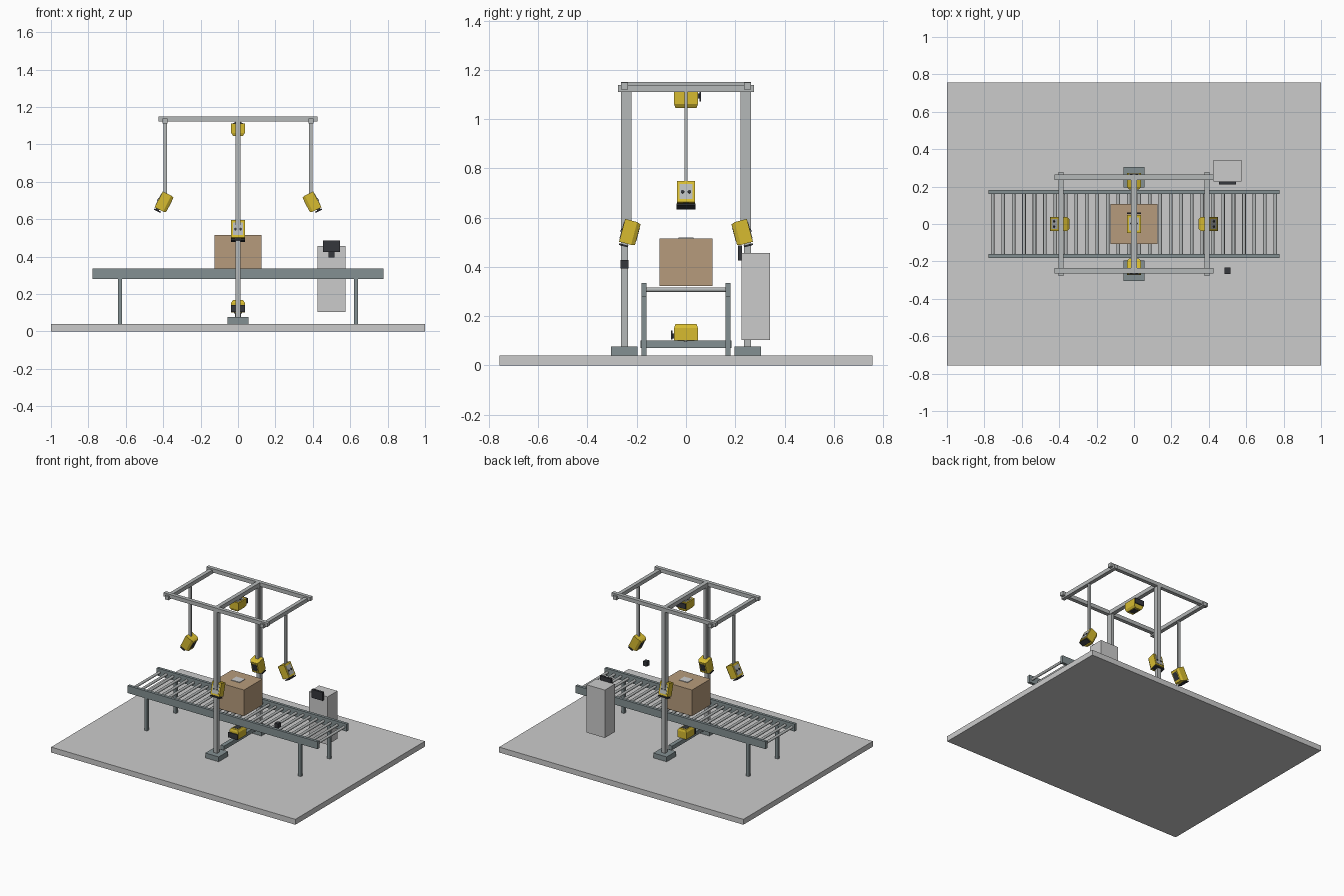
import bpy, bmesh
from math import radians, sin, cos, pi
from mathutils import Matrix, Vector

if "Cube" in bpy.data.objects:
    bpy.data.objects.remove(bpy.data.objects["Cube"])


def material(name, rgb):
    m = bpy.data.materials.new(name)
    m.diffuse_color = (*rgb, 1)
    m.use_nodes = True
    m.node_tree.nodes["Principled BSDF"].inputs["Base Color"].default_value = m.diffuse_color
    return m


YELLOW = material("yellow_paint", (0.68, 0.50, 0.03))
DARK = material("dark_plastic", (0.035, 0.038, 0.045))
STEEL = material("conveyor_steel", (0.23, 0.28, 0.29))
ALU = material("aluminium", (0.46, 0.48, 0.48))
CARD = material("cardboard", (0.47, 0.33, 0.20))
PALE = material("label_paper", (0.75, 0.78, 0.76))


def finish(name, bm, mat, matrix=None):
    bmesh.ops.recalc_face_normals(bm, faces=bm.faces)
    me = bpy.data.meshes.new(name)
    bm.to_mesh(me)
    bm.free()
    ob = bpy.data.objects.new(name, me)
    bpy.context.collection.objects.link(ob)
    if mat:
        me.materials.append(mat)
    if matrix:
        ob.matrix_world = matrix
    return ob


def box(name, x, y, z, mat=None, matrix=None):
    """Box from (min, max) ranges on each axis."""
    bm = bmesh.new()
    bmesh.ops.create_cube(bm, size=1)
    for v in bm.verts:
        v.co = [r[0] + (c + 0.5) * (r[1] - r[0]) for r, c in zip((x, y, z), v.co)]
    return finish(name, bm, mat, matrix)


def mid(c, w):
    return (c - w / 2, c + w / 2)


def cylinder(name, r, depth, mat, matrix, sides=16):
    bm = bmesh.new()
    bmesh.ops.create_cone(bm, cap_ends=True, segments=sides, radius1=r, radius2=r, depth=depth)
    for f in bm.faces:
        f.smooth = len(f.verts) == 4
    for e in bm.edges:
        e.smooth = all(len(f.verts) == 4 for f in e.link_faces)
    return finish(name, bm, mat, matrix)


def scanner(name, centre, back, lower):
    """Scan head: local +Z is the back panel, local +Y the connector end."""
    zb, yb = Vector(back), Vector(lower)
    m = Matrix((yb.cross(zb), yb, zb)).transposed().to_4x4()
    m.translation = centre
    # chamfered housing
    bm = bmesh.new()
    for hx, hy, z in ((0.027, 0.043, -0.0335), (0.037, 0.048, -0.018), (0.037, 0.048, 0.0325)):
        for sx in (-1, 1):
            for sy in (-1, 1):
                bm.verts.new((sx * hx, sy * hy, z))
    bmesh.ops.convex_hull(bm, input=bm.verts)
    bmesh.ops.dissolve_limit(bm, angle_limit=0.01, verts=bm.verts, edges=bm.edges)
    finish(name + "_housing", bm, YELLOW, m)
    # back panel, sockets, end plate, window
    box(name + "_back_panel", (-0.026, 0.026), (-0.034, 0.034), (0.03, 0.0345), ALU, m)
    for i, sx in enumerate((-1, 1)):
        cylinder(f"{name}_socket_{i}", 0.007, 0.008, DARK,
                 m @ Matrix.Translation((sx * 0.014, 0.002, 0.034)))
    box(name + "_end_bracket", (-0.012, 0.012), (0.045, 0.056), (0.004, 0.024), DARK, m)
    box(name + "_end_plate", (-0.038, 0.038), (0.054, 0.061), (-0.008, 0.03), DARK, m)
    box(name + "_window", (-0.02, 0.02), (-0.028, 0.028), (-0.0345, -0.03), DARK, m)


# floor slab
box("floor_slab", (-1, 1), (-0.757, 0.757), (0, 0.04))

# roller conveyor
for side, s in (("front", -1), ("back", 1)):
    box(f"conveyor_rail_{side}", (-0.778, 0.778), mid(s * 0.171, 0.021), (0.28, 0.335), STEEL)
    for end, e in (("left", -1), ("right", 1)):
        box(f"conveyor_leg_{side}_{end}", mid(e * 0.63, 0.022), mid(s * 0.17, 0.021), (0.04, 0.282), STEEL)
for i in range(28):
    cylinder(f"roller_{i}", 0.0095, 0.33, ALU,
             Matrix.Translation((-0.756 + i * 0.056, 0, 0.3075)) @ Matrix.Rotation(pi / 2, 4, 'X'))

# gantry frame
for side, s in (("front", -1), ("back", 1)):
    box(f"column_base_{side}", mid(0, 0.11), mid(s * 0.25, 0.108), (0.04, 0.076), STEEL)
    box(f"column_{side}", mid(0, 0.028), mid(s * 0.25, 0.028), (0.076, 1.122), ALU)
    box(f"column_hanger_{side}", mid(0, 0.02), mid(s * 0.229, 0.017), (0.56, 1.122), ALU)
    box(f"top_rail_{side}", (-0.425, 0.425), mid(s * 0.25, 0.028), (1.121, 1.149), ALU)
box("top_centre_beam", mid(0, 0.03), (-0.264, 0.264), (1.12, 1.15), ALU)
for end, e in (("left", -1), ("right", 1)):
    box(f"top_end_beam_{end}", mid(e * 0.39, 0.028), (-0.277, 0.277), (1.11, 1.138), ALU)
    box(f"hanger_rod_{end}", mid(e * 0.39, 0.019), mid(0, 0.013), (0.70, 1.112), ALU)
box("lower_beam", mid(0, 0.03), (-0.184, 0.184), (0.07, 0.10), STEEL)

# scanners
scanner("top_scanner", (0, 0, 1.079), (0, 0, 1), (0, 1, 0))
box("top_scanner_mount", mid(0, 0.03), mid(0, 0.04), (1.108, 1.122), ALU)
scanner("bottom_scanner", (0, 0, 0.134), (0, 0, -1), (0, -1, 0))
te, tc = radians(27), radians(15)
for end, s in (("left", -1), ("right", 1)):
    scanner(f"end_scanner_{end}", (s * 0.395, 0, 0.691), (s * cos(te), 0, sin(te)), (s * sin(te), 0, -cos(te)))
for side, s in (("front", -1), ("back", 1)):
    scanner(f"side_scanner_{side}", (0, s * 0.228, 0.54), (0, s * cos(tc), sin(tc)), (0, s * sin(tc), -cos(tc)))

# parcel and label
box("parcel", mid(0, 0.25), mid(0, 0.216), (0.322, 0.515), CARD)
box("parcel_label", mid(0, 0.07), mid(0, 0.062), (0.514, 0.519), PALE)

# control cabinet, display and sensor
box("control_cabinet", (0.425, 0.575), (0.226, 0.342), (0.103, 0.457))
box("cabinet_display", (0.455, 0.545), (0.211, 0.228), (0.425, 0.487), DARK)
box("trigger_sensor", mid(0.5, 0.031), mid(-0.25, 0.033), (0.394, 0.428), DARK)
